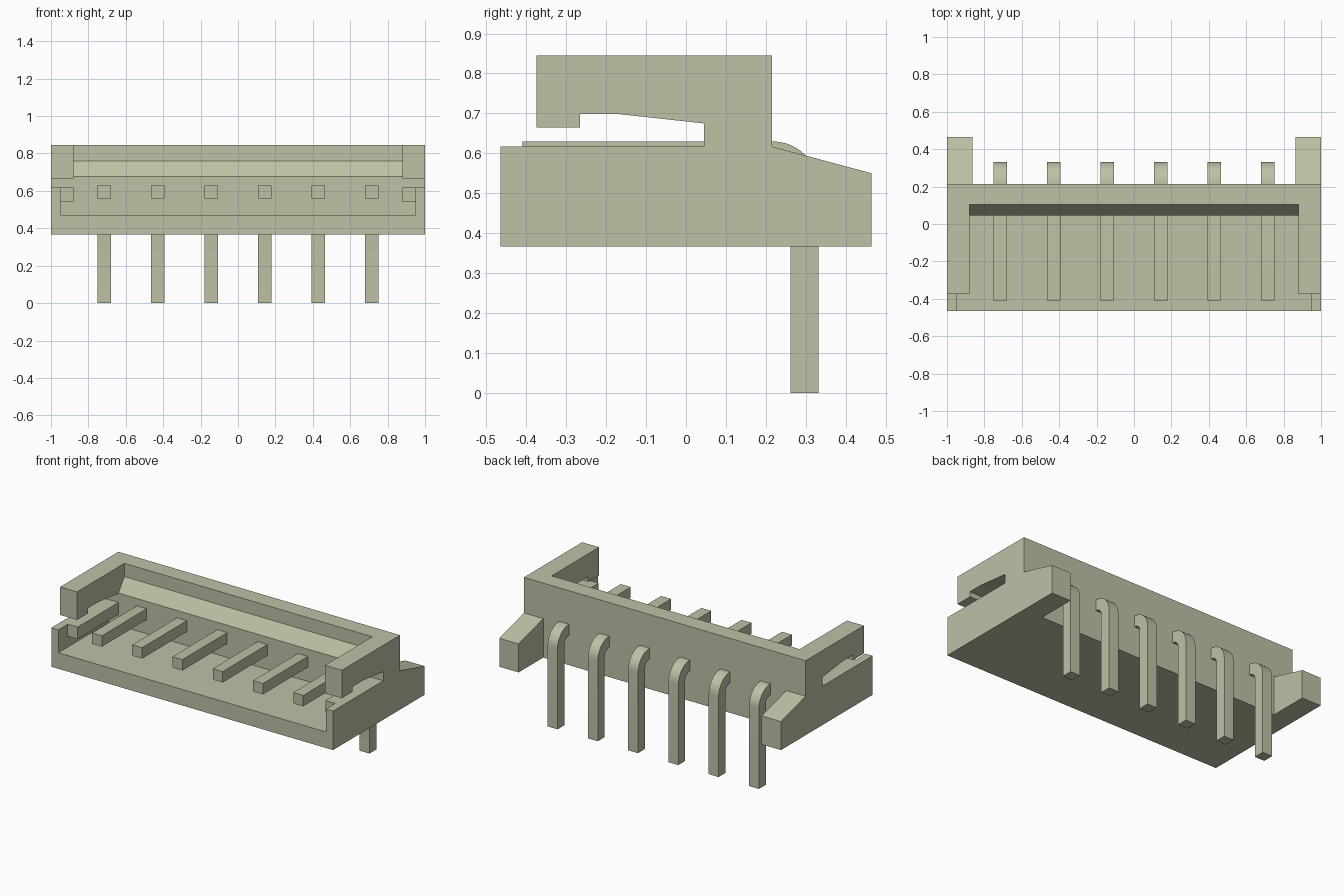
import bpy, bmesh, math

cube = bpy.data.objects.get("Cube")
if cube:
    bpy.data.objects.remove(cube)

# Single material
mat = bpy.data.materials.new("pale olive grey")
mat.use_nodes = True
COLOUR = (0.51, 0.54, 0.38, 1)
mat.diffuse_color = COLOUR
mat.node_tree.nodes["Principled BSDF"].inputs["Base Color"].default_value = COLOUR


def prism(name, profile, x0, x1):
    """Extrude a (y, z) profile along x from x0 to x1."""
    bm = bmesh.new()
    face = bm.faces.new([bm.verts.new((x0, y, z)) for y, z in profile])
    new = bmesh.ops.extrude_face_region(bm, geom=[face])["geom"]
    verts = [v for v in new if isinstance(v, bmesh.types.BMVert)]
    bmesh.ops.translate(bm, verts=verts, vec=(x1 - x0, 0, 0))
    bmesh.ops.recalc_face_normals(bm, faces=bm.faces)
    mesh = bpy.data.meshes.new(name)
    bm.to_mesh(mesh)
    bm.free()
    mesh.materials.append(mat)
    obj = bpy.data.objects.new(name, mesh)
    bpy.context.collection.objects.link(obj)
    return obj


def activate(obj):
    bpy.ops.object.select_all(action="DESELECT")
    obj.select_set(True)
    bpy.context.view_layer.objects.active = obj


def cut(target, profile, half_width):
    """Remove a centred prism from the target."""
    cutter = prism("cutter", profile, -half_width, half_width)
    cutter.hide_render = True
    mod = target.modifiers.new("cut", "BOOLEAN")
    mod.operation = "DIFFERENCE"
    mod.solver = "EXACT"
    mod.object = cutter
    activate(target)
    bpy.ops.object.modifier_apply(modifier=mod.name)
    bpy.data.objects.remove(cutter)


def rect(y0, y1, z0, z1):
    return [(y0, z0), (y1, z0), (y1, z1), (y0, z1)]


# Housing: full side outline with the latch slot and sloped rear ears
housing = prism("housing", [
    (-0.465, 0.367), (0.465, 0.367), (0.465, 0.55), (0.215, 0.617),
    (0.215, 0.845), (-0.375, 0.845), (-0.375, 0.665), (-0.265, 0.665),
    (-0.265, 0.698), (-0.165, 0.698), (0.045, 0.675), (0.045, 0.617),
    (-0.465, 0.617)], -1, 1)
# Main cavity with a bevelled lead-in on the rear wall
cut(housing, [(-1, 0.47), (0.045, 0.47), (0.045, 0.677), (0.105, 0.76),
              (0.105, 1), (-1, 1)], 0.88)
# Undercut beneath the inner side rails
cut(housing, rect(-1, 0.045, 0.47, 0.54), 0.95)
# Wider mouth in front of the rails
cut(housing, rect(-1, -0.37, 0.47, 0.64), 0.95)
# Gap between the rear ears
cut(housing, rect(0.215, 1, 0, 1), 0.863)

# Bent pins
W, TOP, BACK, R = 0.07, 0.63, 0.332, 0.115
CY, CZ = BACK - R, TOP - R
STEPS = 10


def arc(r):
    return [(CY + r * math.sin(i / STEPS * math.pi / 2),
             CZ + r * math.cos(i / STEPS * math.pi / 2)) for i in range(STEPS + 1)]


pin_profile = ([(-0.41, TOP)] + arc(R) + [(BACK, 0), (BACK - W, 0)]
               + arc(R - W)[::-1] + [(-0.41, TOP - W)])
for i in range(6):
    x = (i - 2.5) * 0.286
    pin = prism(f"pin_{i + 1}", pin_profile, x - W / 2, x + W / 2)
    activate(pin)
    bpy.ops.object.shade_smooth_by_angle(angle=math.radians(30))
